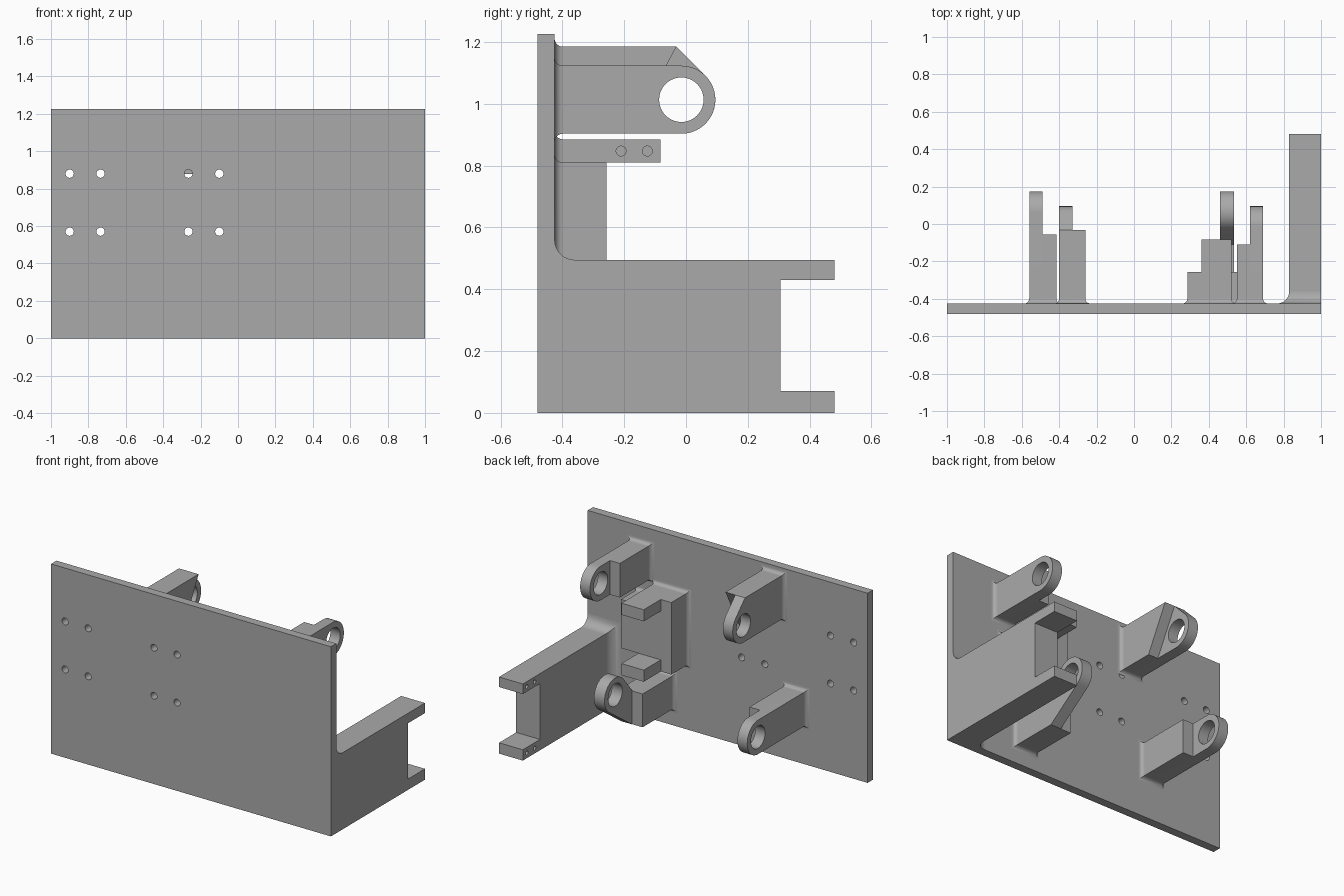
import bpy, bmesh, math
from math import sin, cos, radians
from mathutils import Matrix

old = bpy.data.objects.get("Cube")
if old:
    bpy.data.objects.remove(old, do_unlink=True)

grey = bpy.data.materials.new("plain grey")
grey.use_nodes = True
grey.diffuse_color = (0.4, 0.4, 0.4, 1)
grey.node_tree.nodes["Principled BSDF"].inputs["Base Color"].default_value = (0.4, 0.4, 0.4, 1)

BACK = -0.425    # rear surface of the plate
ROOT = -0.45     # parts start a little inside the plate


def finish(name, bm):
    bmesh.ops.recalc_face_normals(bm, faces=bm.faces)
    mesh = bpy.data.meshes.new(name)
    bm.to_mesh(mesh)
    bm.free()
    obj = bpy.data.objects.new(name, mesh)
    bpy.context.collection.objects.link(obj)
    mesh.materials.append(grey)
    return obj


def extrude(name, profile, x0, x1):
    """Solid from a (y, z) profile running from x0 to x1."""
    bm = bmesh.new()
    face = bm.faces.new([bm.verts.new((x0, y, z)) for y, z in profile])
    new = bmesh.ops.extrude_face_region(bm, geom=[face])["geom"]
    verts = [v for v in new if isinstance(v, bmesh.types.BMVert)]
    bmesh.ops.translate(bm, verts=verts, vec=(x1 - x0, 0, 0))
    return finish(name, bm)


def block(name, x0, x1, y0, y1, z0, z1):
    return extrude(name, [(y0, z0), (y1, z0), (y1, z1), (y0, z1)], x0, x1)


def drill(obj, holes, radius, depth, axis):
    """Cut round holes centred on the given points."""
    bm = bmesh.new()
    turn = Matrix.Rotation(radians(90), 4, 'Y' if axis == 'X' else 'X')
    for p in holes:
        bmesh.ops.create_cone(bm, cap_ends=True, segments=40, radius1=radius,
                              radius2=radius, depth=depth,
                              matrix=Matrix.Translation(p) @ turn)
    cutter = finish("hole_cutter", bm)
    cutter.hide_render = True
    mod = obj.modifiers.new("holes", 'BOOLEAN')
    mod.operation = 'DIFFERENCE'
    mod.solver = 'EXACT'
    mod.object = cutter
    bpy.context.view_layer.update()
    graph = bpy.context.evaluated_depsgraph_get()
    mesh = bpy.data.meshes.new_from_object(obj.evaluated_get(graph))
    obj.modifiers.clear()
    obj.data = mesh
    bpy.data.objects.remove(cutter, do_unlink=True)


def fillet(name, x0, x1, z0, z1, r=0.026, sides=(1, 1, 1, 1)):
    """Concave flare where a rectangular foot meets the plate."""
    bm = bmesh.new()
    rings = []
    left, right, low, high = sides
    steps = 8
    for i in range(steps + 1):
        a = radians(90 * i / steps)
        y, d = BACK + r * (1 - cos(a)), r * (1 - sin(a))
        rings.append([bm.verts.new(p) for p in (
            (x0 - d * left, y, z0 - d * low), (x1 + d * right, y, z0 - d * low),
            (x1 + d * right, y, z1 + d * high), (x0 - d * left, y, z1 + d * high))])
    for a, b in zip(rings, rings[1:]):
        for k in range(4):
            bm.faces.new((a[k], a[k - 1], b[k - 1], b[k]))
    bm.faces.new(rings[0])
    bm.faces.new(rings[-1])
    return finish(name, bm)


def lug(name, x0, x1, cy, cz, start, end, before, after):
    """Flat arm whose rounded end carries a round eye."""
    n = 32
    arc = [radians(start + (end - start) * i / n) for i in range(n + 1)]
    profile = before + [(cy + 0.11 * cos(a), cz + 0.11 * sin(a)) for a in arc] + after
    obj = extrude(name, profile, x0, x1)
    drill(obj, [((x0 + x1) / 2, cy, cz)], 0.072, 0.3, 'X')


# Mounting plate with two groups of four through holes
plate = block("plate", -1, 1, -0.48, BACK, 0, 1.225)
drill(plate, [(x, -0.45, z) for x in (-0.9, -0.735, -0.265, -0.1) for z in (0.57, 0.88)],
      0.022, 0.2, 'Y')

# Large forked bracket at the side
fork = extrude("side_fork", [(ROOT, 0), (0.48, 0), (0.48, 0.07), (0.305, 0.07),
                             (0.305, 0.43), (0.48, 0.43), (0.48, 0.495), (ROOT, 0.495)],
               0.83, 1)
drill(fork, [(0.83, y, z) for y in (0.36, 0.44) for z in (0.035, 0.4625)], 0.013, 0.1, 'X')
fillet("side_fork_fillet", 0.83, 1, 0, 0.495, 0.065, (1, 0, 0, 1))

# Middle clamp: core block, upright strip and two drilled arms
block("clamp_core", 0.285, 0.645, ROOT, -0.257, 0.495, 0.81)
fillet("clamp_core_fillet", 0.285, 0.645, 0.495, 0.81)
block("clamp_strip", 0.285, 0.52, ROOT, -0.257, 0.42, 0.885)
fillet("clamp_strip_fillet", 0.285, 0.52, 0.42, 0.885)
for label, z in (("lower", 0.42), ("upper", 0.81)):
    arm = block("clamp_arm_" + label, 0.36, 0.52, ROOT, -0.083, z, z + 0.075)
    drill(arm, [(0.52, y, z + 0.037) for y in (-0.21, -0.125)], 0.016, 0.1, 'X')

# Upper lug beside the fork
lug("upper_left_lug", 0.62, 0.69, -0.015, 1.013, -90, 90,
    [(ROOT, 0.903)], [(ROOT, 1.123)])
block("upper_left_lug_rib", 0.55, 0.62, ROOT, -0.11, 0.903, 1.123)
fillet("upper_left_lug_fillet", 0.55, 0.69, 0.903, 1.123)

# Upper lug with raised top and slanted rib
lug("upper_right_lug", -0.4, -0.33, -0.015, 1.013, -90, 45,
    [(ROOT, 0.903)], [(-0.031, 1.185), (ROOT, 1.185)])
extrude("upper_right_lug_rib", [(ROOT, 0.903), (-0.18, 0.903), (-0.031, 1.185),
                                (ROOT, 1.185)], -0.33, -0.26)
fillet("upper_right_lug_fillet", -0.4, -0.26, 0.903, 1.185)

# Lower straight lug
lug("lower_right_lug", -0.56, -0.49, 0.065, 0.365, -90, 90,
    [(ROOT, 0.255)], [(ROOT, 0.475)])
block("lower_right_lug_rib", -0.49, -0.415, ROOT, -0.055, 0.255, 0.475)
fillet("lower_right_lug_fillet", -0.56, -0.415, 0.255, 0.475)

# Lower lug whose eye is cranked upward
lug("lower_left_lug", 0.46, 0.535, 0.065, 0.365, -54, 140.6,
    [(ROOT, 0.11), (-0.105, 0.11)], [(-0.11, 0.325), (ROOT, 0.325)])
block("lower_left_lug_rib", 0.385, 0.46, ROOT, -0.107, 0.11, 0.325)
fillet("lower_left_lug_fillet", 0.385, 0.535, 0.11, 0.325)

# Smooth the rounded surfaces, keep the edges crisp
for obj in bpy.context.scene.objects:
    obj.select_set(obj.type == 'MESH')
bpy.context.view_layer.objects.active = plate
bpy.ops.object.shade_smooth_by_angle(angle=radians(30))
